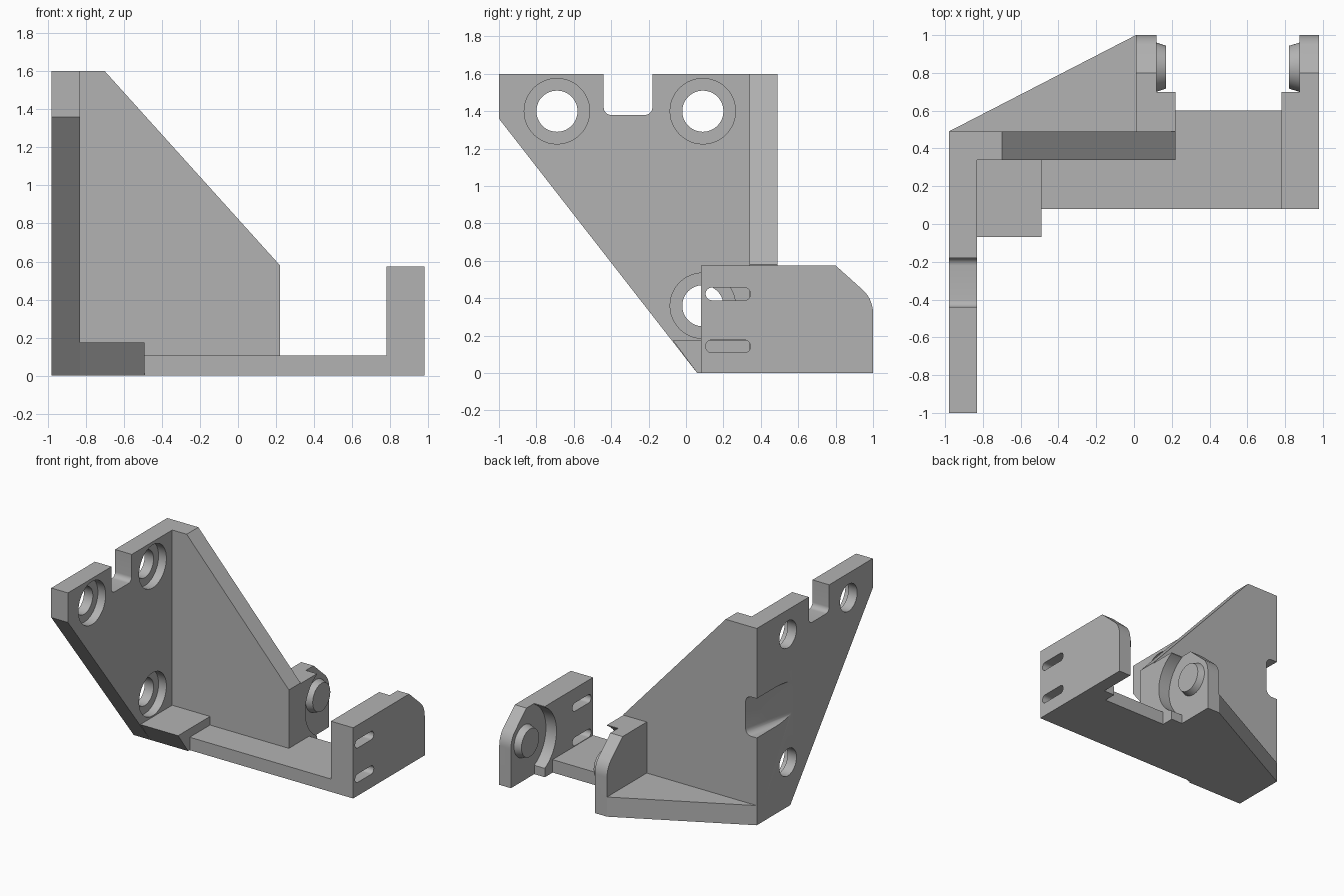
import bpy, bmesh, math
from mathutils import Vector

if "Cube" in bpy.data.objects:
    bpy.data.objects.remove(bpy.data.objects["Cube"], do_unlink=True)

grey = bpy.data.materials.new("plain grey")
grey.use_nodes = True
COLOUR = (0.45, 0.45, 0.45, 1)
grey.diffuse_color = COLOUR
grey.node_tree.nodes["Principled BSDF"].inputs["Base Color"].default_value = COLOUR


def prism(name, axis, profile, lo, hi, end_scale=None):
    """Extrude a 2D profile along an axis; end_scale tapers the far end."""
    place = {"x": lambda u, v, d: (d, u, v),
             "y": lambda u, v, d: (u, d, v),
             "z": lambda u, v, d: (u, v, d)}[axis]
    n = len(profile)
    cu = sum(p[0] for p in profile) / n
    cv = sum(p[1] for p in profile) / n
    k = end_scale or 1
    bm = bmesh.new()
    a = [bm.verts.new(place(u, v, lo)) for u, v in profile]
    b = [bm.verts.new(place(cu + (u - cu) * k, cv + (v - cv) * k, hi)) for u, v in profile]
    bm.faces.new(a)
    bm.faces.new(b)
    for i in range(n):
        j = (i + 1) % n
        bm.faces.new((a[i], a[j], b[j], b[i]))
    bmesh.ops.recalc_face_normals(bm, faces=bm.faces)
    mesh = bpy.data.meshes.new(name)
    bm.to_mesh(mesh)
    bm.free()
    mesh.materials.append(grey)
    ob = bpy.data.objects.new(name, mesh)
    bpy.context.collection.objects.link(ob)
    return ob


def arc(u, v, r, start, end, steps):
    angles = [math.radians(start + (end - start) * i / steps) for i in range(steps + 1)]
    return [(u + r * math.cos(t), v + r * math.sin(t)) for t in angles]


def circle(u, v, r, n=48):
    return arc(u, v, r, 0, 360, n)[:-1]


def rounded(u0, u1, v0, v1, r):
    pts = []
    for u, v, s in ((u1 - r, v1 - r, 0), (u0 + r, v1 - r, 90),
                    (u0 + r, v0 + r, 180), (u1 - r, v0 + r, 270)):
        pts += arc(u, v, r, s, s + 90, 8)
    return pts


def cut(ob, *cutters):
    for c in cutters:
        c.hide_render = True
        mod = ob.modifiers.new("cut", "BOOLEAN")
        mod.operation, mod.solver, mod.object = "DIFFERENCE", "EXACT", c
        with bpy.context.temp_override(object=ob, active_object=ob):
            bpy.ops.object.modifier_apply(modifier=mod.name)
        bpy.data.objects.remove(c, do_unlink=True)


LEFT, INNER, RIGHT = -0.98, -0.83, 0.98
FRONT, BACK = 0.34, 0.49
TOP = 1.6
PIN_Y, PIN_Z = 0.83, 0.32

# Upright mounting plate with top notch and counterbored screw holes
plate = prism("mounting_plate", "x",
              [(-1, TOP), (-1, 1.36), (0.06, 0), (BACK, 0), (BACK, TOP)], LEFT, INNER)
cut(plate, prism("notch_cutter", "x", rounded(-0.44, -0.18, 1.38, 1.8, 0.04), -1.1, -0.7))
for y, z in ((-0.69, 1.4), (0.09, 1.4), (0.09, 0.36)):
    cut(plate,
        prism("hole_cutter", "x", circle(y, z, 0.11), -1.1, -0.7),
        prism("bore_cutter", "x", circle(y, z, 0.175), INNER - 0.07, -0.7))

# Ramped relief on the plate's outer back corner
relief = prism("relief_cutter", "y", rounded(-1.4, -0.88, 0.71, 1.03, 0.05), -0.1, 0.6)
for v in relief.data.vertices:
    v.co.x += (v.co.y - BACK) * 0.22
cut(plate, relief)

# Gusset wall behind the plate
prism("back_wall", "y",
      [(INNER, 0), (0.22, 0), (0.22, 0.58), (-0.7, TOP), (INNER, TOP)], FRONT, BACK)

# Floor pieces
prism("front_block", "x",
      [(0.06, 0), (-0.07, 0.175), (FRONT, 0.175), (FRONT, 0)], INNER, -0.49)
prism("base_rail", "z",
      [(-0.49, 0.08), (0.78, 0.08), (0.78, 0.6), (0.22, 0.6), (0.22, FRONT), (-0.49, FRONT)],
      0, 0.105)
prism("base_gusset", "z", [(LEFT, BACK), (0.01, 1), (0.01, BACK)], 0, 0.16)


# Pivot cheeks: thinned on the inner side around a tapered pin
def cheek(name, y0, lo, hi, cut_lo, cut_hi):
    outline = [(y0, 0), (1, 0)] + arc(PIN_Y, PIN_Z, 0.17, 0, 45, 10) + [(0.8, 0.575), (y0, 0.575)]
    ob = prism(name, "x", outline, lo, hi)
    cut(ob,
        prism("step_cutter", "x", [(0.7, -1), (2, -1), (2, 1), (0.7, 1)], cut_lo, cut_hi),
        prism("clearance_cutter", "x", circle(PIN_Y, PIN_Z, 0.28, 64), cut_lo, cut_hi))
    return ob


lug = cheek("pivot_lug", BACK, 0.01, 0.22, 0.12, 0.4)
tab = cheek("pivot_tab", 0.08, 0.78, RIGHT, 0.6, 0.875)
for z in (0.423, 0.143):
    cut(tab, prism("slot_cutter", "x", rounded(0.105, 0.345, z - 0.034, z + 0.034, 0.0335), 0.7, 1.1))

pin_profile = circle(PIN_Y, PIN_Z, 0.13)
prism("lug_pin", "x", pin_profile, 0.12, 0.17, 0.87)
prism("tab_pin", "x", pin_profile, 0.875, 0.82, 0.87)

# Smooth the round surfaces and keep the machined edges crisp
bpy.ops.object.select_all(action="DESELECT")
for ob in bpy.context.collection.objects:
    if ob.type == "MESH" and grey.name in ob.data.materials:
        ob.select_set(True)
        bpy.context.view_layer.objects.active = ob
bpy.ops.object.shade_smooth_by_angle(angle=math.radians(30))
